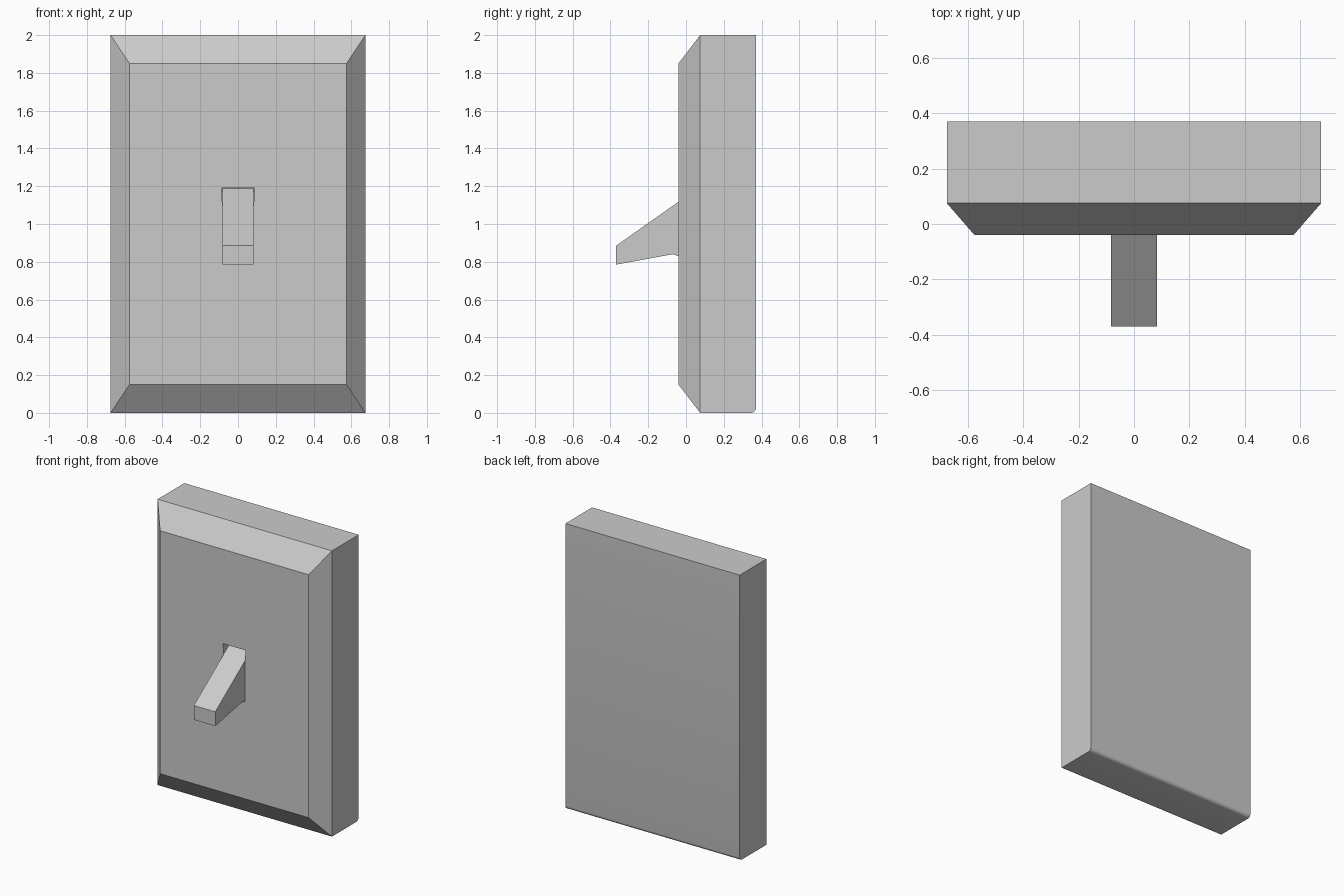
import bpy, bmesh, math

cube = bpy.data.objects.get("Cube")
if cube:
    bpy.data.objects.remove(cube, do_unlink=True)

grey = bpy.data.materials.new("plain grey")
grey.use_nodes = True
colour = (0.6, 0.6, 0.6, 1)
grey.diffuse_color = colour
grey.node_tree.nodes["Principled BSDF"].inputs["Base Color"].default_value = colour


def loft(bm, rings):
    """Skin a stack of matching closed rings and cap both ends."""
    rings = [[bm.verts.new(p) for p in ring] for ring in rings]
    bm.faces.new(rings[0])
    bm.faces.new(rings[-1][::-1])
    for a, b in zip(rings, rings[1:]):
        for i in range(len(a)):
            j = (i + 1) % len(a)
            bm.faces.new((a[i], b[i], b[j], a[j]))
    bmesh.ops.recalc_face_normals(bm, faces=bm.faces)


def make_object(name, bm):
    mesh = bpy.data.meshes.new(name)
    bm.to_mesh(mesh)
    bm.free()
    mesh.materials.append(grey)
    obj = bpy.data.objects.new(name, mesh)
    bpy.context.collection.objects.link(obj)
    return obj


def upright_rect(half, low, high, y):
    return [(-half, y, low), (half, y, low), (half, y, high), (-half, y, high)]


# Wall plate: chamfered front, rounded lower back edge
bm = bmesh.new()
loft(bm, [upright_rect(0.575, 0.15, 1.85, -0.04),
          upright_rect(0.675, 0, 2, 0.075),
          upright_rect(0.675, 0, 2, 0.37)])
low_back = [e for e in bm.edges
            if all(v.co.y > 0.3 and v.co.z < 0.01 for v in e.verts)]
bmesh.ops.bevel(bm, geom=low_back, offset=0.025, segments=4,
                profile=0.5, affect='EDGES')
plate = make_object("wall_plate", bm)

# Slot cut behind the lever, slightly wider at its top
bm = bmesh.new()
loft(bm, [[(-0.07, y, 0.9), (0.07, y, 0.9), (0.088, y, 1.19), (-0.088, y, 1.19)]
          for y in (-0.1, 0.06)])
cutter = make_object("slot_cutter", bm)
cutter.hide_render = True
cut = plate.modifiers.new("slot", 'BOOLEAN')
cut.operation = 'DIFFERENCE'
cut.solver = 'EXACT'
cut.object = cutter
bpy.ops.object.select_all(action='DESELECT')
bpy.context.view_layer.objects.active = plate
plate.select_set(True)
bpy.ops.object.modifier_apply(modifier="slot")
bpy.data.objects.remove(cutter, do_unlink=True)
bpy.ops.object.shade_smooth_by_angle(angle=math.radians(30))

# Toggle lever: wedge side profile with a small kink at its foot
profile = [(-0.37, 0.785), (-0.37, 0.885), (0.06, 1.188),
           (0.06, 0.83), (-0.04, 0.83), (-0.07, 0.84)]
bm = bmesh.new()
loft(bm, [[(x, y, z) for y, z in profile] for x in (-0.083, 0.083)])
make_object("toggle_lever", bm)
